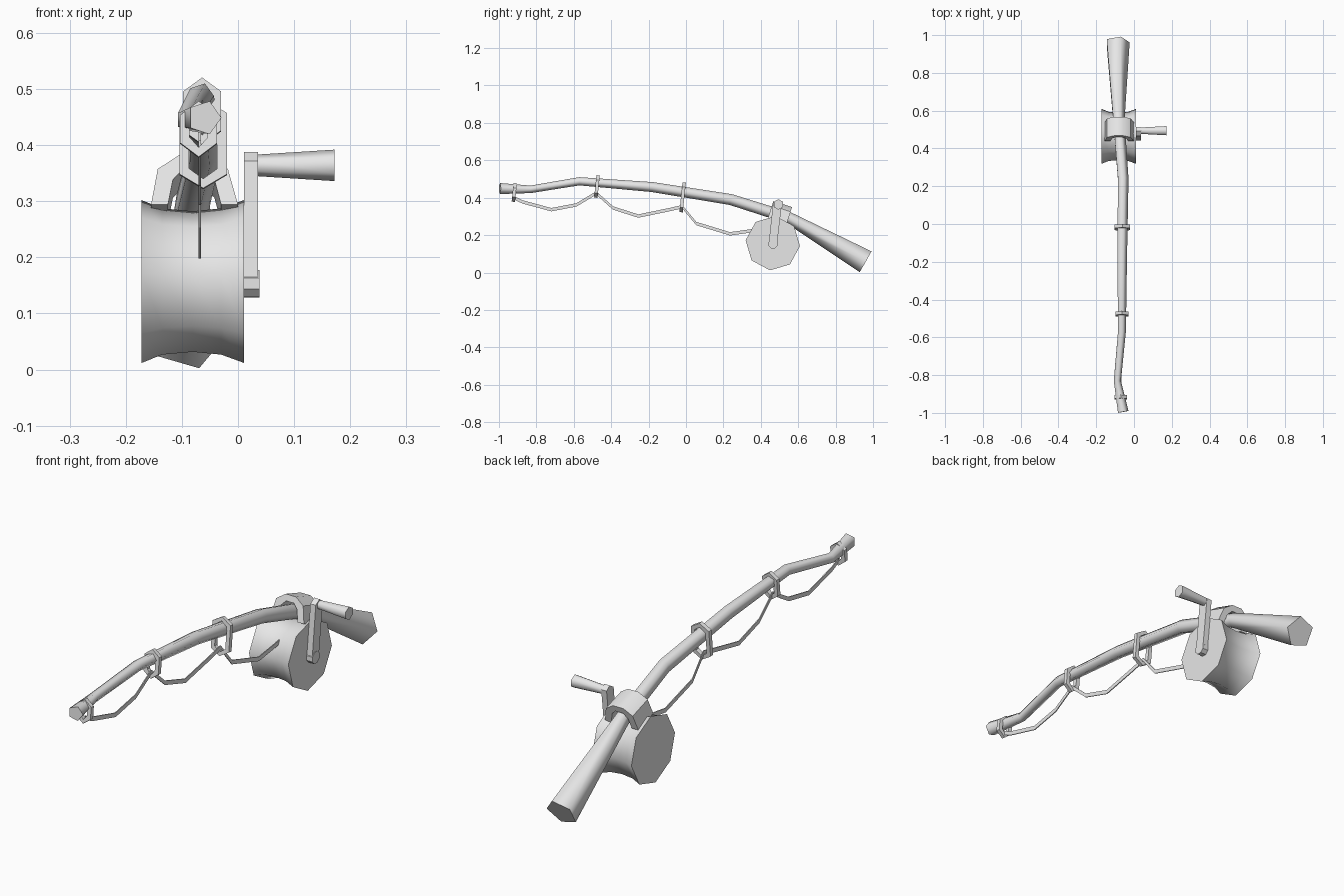
import bpy, bmesh, math
from mathutils import Vector, Matrix

cube = bpy.data.objects.get("Cube")
if cube:
    bpy.data.objects.remove(cube, do_unlink=True)

grey = bpy.data.materials.new("plain_grey")
grey.use_nodes = True
grey.diffuse_color = (0.8, 0.8, 0.8, 1)
grey.node_tree.nodes["Principled BSDF"].inputs["Base Color"].default_value = (0.8, 0.8, 0.8, 1)


def finish(name, bm, angle=30):
    bmesh.ops.recalc_face_normals(bm, faces=bm.faces)
    mesh = bpy.data.meshes.new(name)
    bm.to_mesh(mesh)
    bm.free()
    mesh.materials.append(grey)
    obj = bpy.data.objects.new(name, mesh)
    bpy.context.collection.objects.link(obj)
    bpy.ops.object.select_all(action="DESELECT")
    obj.select_set(True)
    bpy.context.view_layer.objects.active = obj
    bpy.ops.object.shade_smooth_by_angle(angle=math.radians(angle))
    return obj


def loft(name, rings, angle=30):
    """Skin a list of equal rings and cap both ends."""
    bm = bmesh.new()
    loops = [[bm.verts.new(p) for p in ring] for ring in rings]
    n = len(loops[0])
    for a, b in zip(loops, loops[1:]):
        for i in range(n):
            j = (i + 1) % n
            bm.faces.new((a[i], a[j], b[j], b[i]))
    bm.faces.new(loops[0])
    bm.faces.new(loops[-1])
    return finish(name, bm, angle)


def x_ring(x, y, z, r, sides, turn=0):
    angles = [math.radians(turn) + math.tau * i / sides for i in range(sides)]
    return [Vector((x, y + r * math.cos(a), z + r * math.sin(a))) for a in angles]


def band(name, outer, inner, depth, closed, y, tilt, angle=30):
    """Flat strip between two (x, z) outlines, thickened along y and tilted."""
    bm = bmesh.new()
    n = len(outer)
    out, inn = ([bm.verts.new((x, 0, z)) for x, z in line] for line in (outer, inner))
    for i in range(n if closed else n - 1):
        j = (i + 1) % n
        bm.faces.new((out[i], out[j], inn[j], inn[i]))
    solid = bmesh.ops.extrude_face_region(bm, geom=bm.faces[:])
    moved = [v for v in solid["geom"] if isinstance(v, bmesh.types.BMVert)]
    bmesh.ops.translate(bm, verts=bm.verts[:], vec=(0, -depth / 2, 0))
    bmesh.ops.translate(bm, verts=moved, vec=(0, depth, 0))
    mid = sum(z for x, z in outer) / n
    pivot = Vector((0, 0, mid))
    turn = Matrix.Rotation(math.radians(tilt), 4, "X")
    bmesh.ops.rotate(bm, verts=bm.verts[:], cent=pivot, matrix=turn)
    bmesh.ops.translate(bm, verts=bm.verts[:], vec=(0, y, 0))
    return finish(name, bm, angle)


# Bent five-sided rod widening into the handle: x, y, z, radius
path = [(-.06, -.995, .449, .031), (-.09, -.83, .445, .021), (-.066, -.57, .488, .023),
        (-.065, -.18, .457, .028), (-.06, .24, .39, .031), (-.083, .55, .292, .033),
        (-.09, .96, .058, .067)]
points = [Vector(p[:3]) for p in path]
rings = []
for i, p in enumerate(points):
    before, after = points[max(i - 1, 0)], points[min(i + 1, len(points) - 1)]
    along = (after - before).normalized()
    up = Vector((1, 0, 0)).cross(along).normalized()
    side = along.cross(up)
    r = path[i][3]
    rings.append([p + r * (math.cos(a) * side + math.sin(a) * up)
                  for a in (math.tau * k / 5 for k in range(5))])
loft("rod_and_handle", rings, 80)


# Long hexagonal line guides
def hexagon(cx, half, low, high, point):
    return [(cx, low), (cx + half, low + point), (cx + half, high - point),
            (cx, high), (cx - half, high - point), (cx - half, low + point)]


wall = .017
guides = [("tip_guide", -.07, .033, .378, .478, -.918),
          ("middle_guide", -.064, .034, .4, .52, -.476),
          ("rear_guide", -.062, .042, .322, .482, -.018)]
for name, cx, half, low, high, y in guides:
    band(name, hexagon(cx, half, low, high, .025),
         hexagon(cx, half - wall, low + wall, high - wall, .018), .018, True, y, -6)

# Slack line hung between the guides, a thin upright ribbon
slack = [(-.92, .4), (-.875, .378), (-.72, .336), (-.585, .362), (-.48, .425), (-.39, .345),
         (-.255, .302), (-.09, .336), (-.02, .352), (.055, .262), (.235, .207), (.4, .23)]
loft("line", [[Vector((-.068 + dx, y, z + dz)) for dx, dz in
               ((-.002, -.009), (.002, -.009), (.002, .009), (-.002, .009))]
              for y, z in slack])

# Eight-sided waisted reel
reel = [(-.172, .146), (-.135, .131), (-.081, .126), (-.03, .131), (.011, .146)]
loft("reel", [x_ring(x, .464, .157, r, 8, -6) for x, r in reel], 80)

# Arched clamp joining the rod to the reel
outer = [(-.155, .275), (-.143, .342), (-.105, .368), (-.057, .368), (-.018, .342), (0, .275)]
inner = [(-.125, .275), (-.116, .322), (-.098, .342), (-.062, .342), (-.042, .322), (-.03, .275)]
band("reel_clamp", outer, inner, .105, False, .505, -18, 40)

# Crank arm, hub and tapered grip
loft("crank_hub", [x_ring(x, .465, .153, .026, 8, 22) for x in (.005, .038)])
arm = [(.442, .155), (.487, .155), (.513, .372), (.492, .388), (.466, .372)]
loft("crank_arm", [[Vector((x, y, z)) for y, z in arm] for x in (.011, .036)])
loft("crank_grip", [x_ring(x, .494, .364, r, 6, 30) for x, r in ((.03, .019), (.172, .028))], 80)
